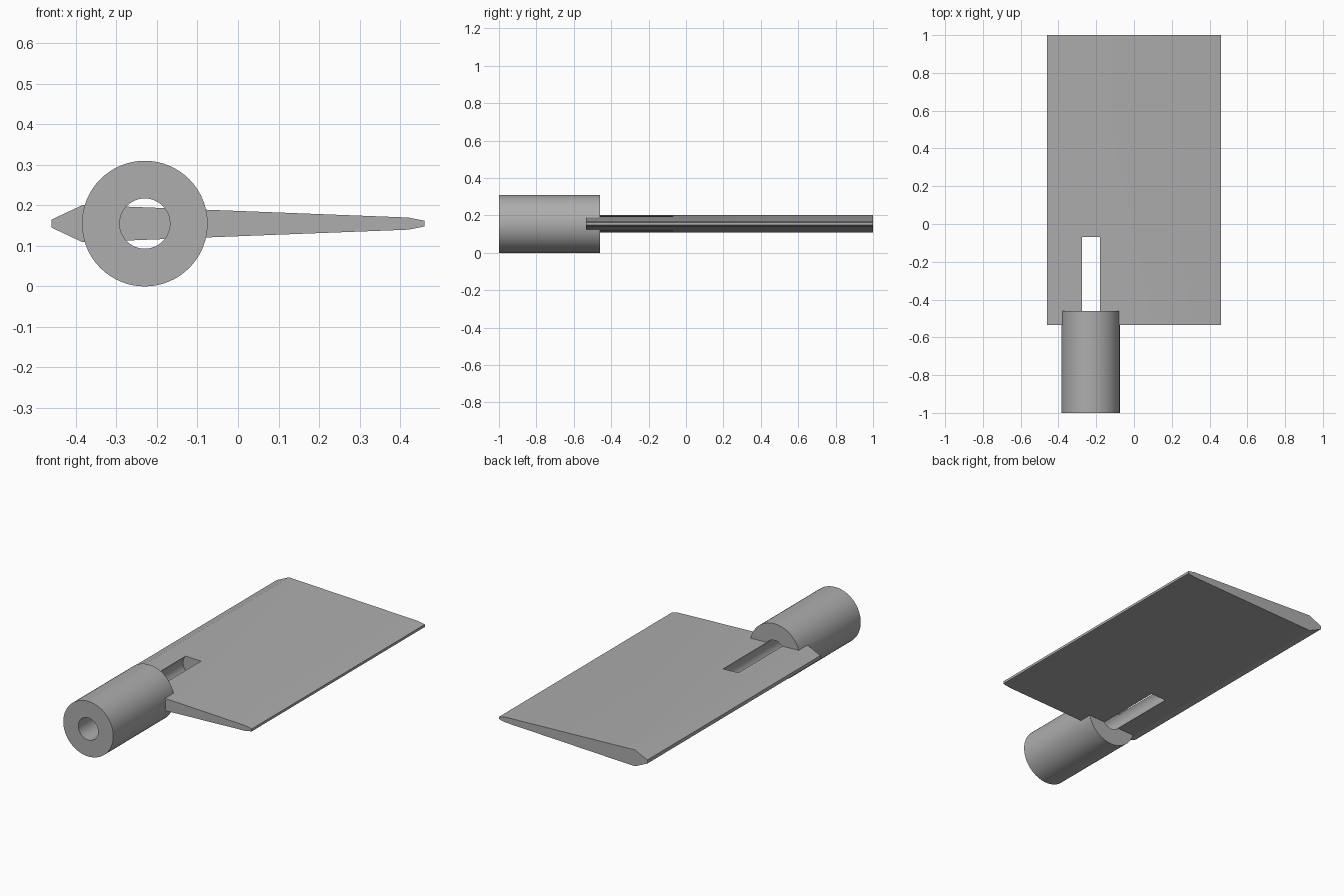
import bpy
import bmesh
import math
from mathutils import Matrix, Vector

cube = bpy.data.objects.get("Cube")
if cube:
    bpy.data.objects.remove(cube, do_unlink=True)

AXIS_X, AXIS_Z = -0.23, 0.155      # shaft axis, running along y

grey = bpy.data.materials.new("plain grey")
grey.use_nodes = True
colour = (0.42, 0.42, 0.42, 1)
grey.diffuse_color = colour
grey.node_tree.nodes["Principled BSDF"].inputs["Base Color"].default_value = colour


def add_object(name, bm):
    bmesh.ops.recalc_face_normals(bm, faces=bm.faces)
    mesh = bpy.data.meshes.new(name)
    bm.to_mesh(mesh)
    bm.free()
    mesh.materials.append(grey)
    obj = bpy.data.objects.new(name, mesh)
    bpy.context.collection.objects.link(obj)
    return obj


def rod(name, radius, y0, y1):
    bm = bmesh.new()
    place = (Matrix.Translation((AXIS_X, (y0 + y1) / 2, AXIS_Z))
             @ Matrix.Rotation(math.pi / 2, 4, "X"))
    bmesh.ops.create_cone(bm, cap_ends=True, segments=64, radius1=radius,
                          radius2=radius, depth=y1 - y0, matrix=place)
    return add_object(name, bm)


def combine(obj, other, operation):
    mod = obj.modifiers.new(operation.title(), "BOOLEAN")
    mod.operation = operation
    mod.solver = "EXACT"
    mod.object = other
    bpy.context.view_layer.objects.active = obj
    bpy.ops.object.modifier_apply(modifier=mod.name)
    bpy.data.objects.remove(other, do_unlink=True)


# Tapered blade: half profile of (x, half thickness), mirrored about the axis height
half = [(-0.46, 0.01), (-0.383, 0.046), (0.42, 0.015), (0.46, 0.007)]
outline = half + [(x, -t) for x, t in reversed(half)]
bm = bmesh.new()
face = bm.faces.new([bm.verts.new((x, -0.535, AXIS_Z + t)) for x, t in outline])
ext = bmesh.ops.extrude_face_region(bm, geom=[face])
bmesh.ops.translate(bm, vec=Vector((0, 1.535, 0)),
                    verts=[v for v in ext["geom"] if isinstance(v, bmesh.types.BMVert)])
blade = add_object("blade_with_shaft", bm)

# Shaft joined to the blade, then one bore through both
combine(blade, rod("shaft", 0.155, -1, -0.46), "UNION")
combine(blade, rod("bore", 0.062, -1.1, -0.07), "DIFFERENCE")

# Smooth round walls, sharp edges kept
bpy.ops.object.select_all(action="DESELECT")
blade.select_set(True)
bpy.context.view_layer.objects.active = blade
bpy.ops.object.shade_smooth_by_angle(angle=math.radians(20))
